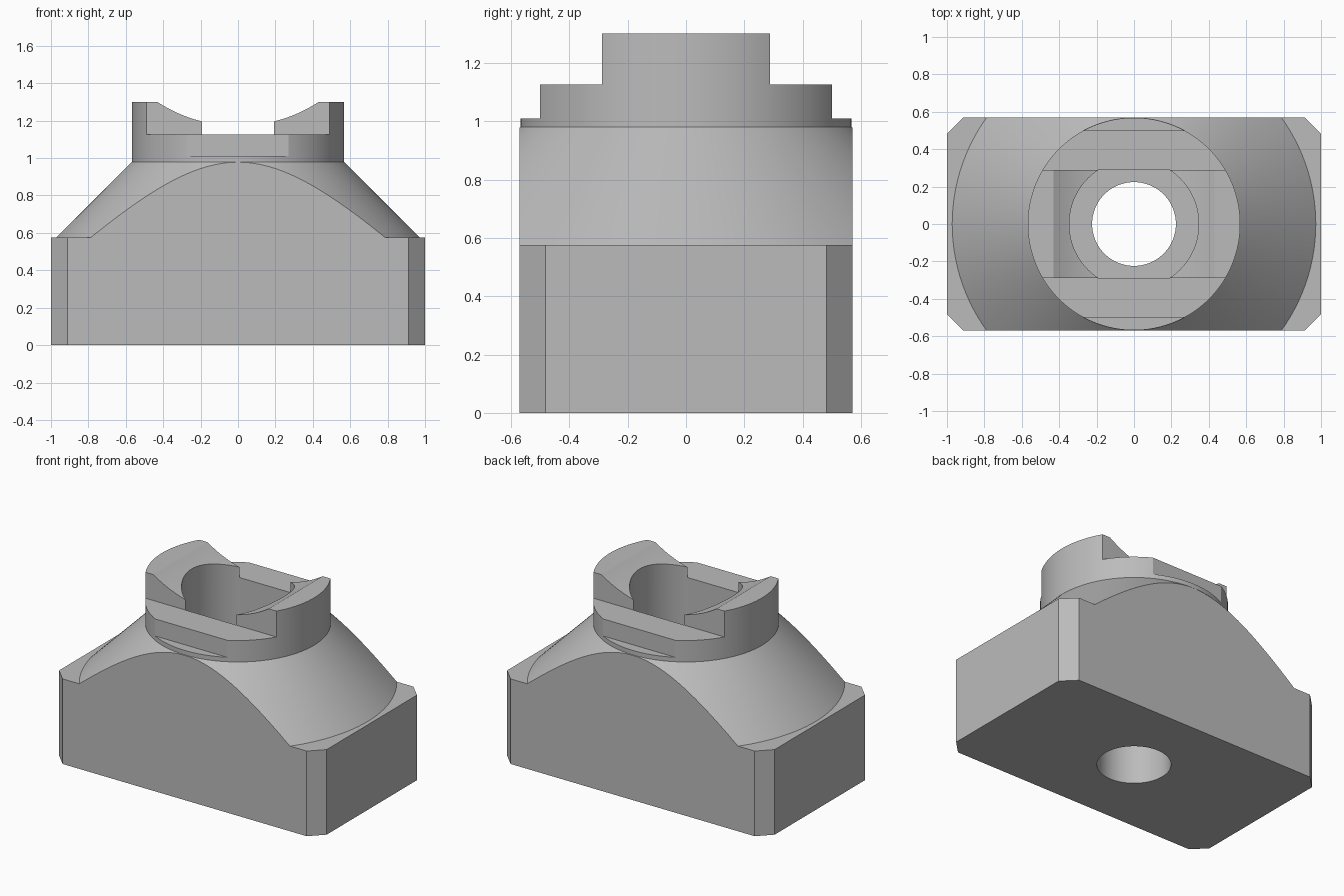
import bpy
import bmesh
import math

if "Cube" in bpy.data.objects:
    bpy.data.objects.remove(bpy.data.objects["Cube"])

HALF_DEPTH, COLLAR_R, LEDGE_Y = 0.57, 0.568, 0.288
SHOULDER_Z, NECK_Z, TOP_Z = 0.575, 0.98, 1.3

grey = bpy.data.materials.new("machined grey")
grey.use_nodes = True
colour = (0.5, 0.5, 0.5, 1)
grey.diffuse_color = colour
grey.node_tree.nodes["Principled BSDF"].inputs["Base Color"].default_value = colour


def finish(bm, name):
    bmesh.ops.recalc_face_normals(bm, faces=bm.faces)
    mesh = bpy.data.meshes.new(name)
    bm.to_mesh(mesh)
    bm.free()
    mesh.materials.append(grey)
    obj = bpy.data.objects.new(name, mesh)
    bpy.context.collection.objects.link(obj)
    return obj


def prism(name, outline, z0, z1):
    bm = bmesh.new()
    face = bm.faces.new([bm.verts.new((x, y, z0)) for x, y in outline])
    new = bmesh.ops.extrude_face_region(bm, geom=[face])["geom"]
    bmesh.ops.translate(bm, vec=(0, 0, z1 - z0),
                        verts=[v for v in new if isinstance(v, bmesh.types.BMVert)])
    return finish(bm, name)


def box(name, x, y0, y1, z0, z1):
    return prism(name, [(-x, y0), (x, y0), (x, y1), (-x, y1)], z0, z1)


def lathe(name, profile, steps=128):
    bm = bmesh.new()
    rings = []
    for r, z in profile:
        angles = [math.tau * i / steps for i in range(steps)]
        rings.append([bm.verts.new((r * math.cos(a), r * math.sin(a), z)) for a in angles])
    for low, high in zip(rings, rings[1:]):
        for i in range(steps):
            j = (i + 1) % steps
            bm.faces.new((low[i], low[j], high[j], high[i]))
    bm.faces.new(rings[0])
    bm.faces.new(rings[-1])
    return finish(bm, name)


def combine(target, tool, operation):
    mod = target.modifiers.new("cut", "BOOLEAN")
    mod.operation, mod.solver, mod.object = operation, "EXACT", tool
    bpy.context.view_layer.objects.active = target
    bpy.ops.object.modifier_apply(modifier=mod.name)
    bpy.data.objects.remove(tool)


# Chamfered block trimmed by a turned shoulder, cone and collar
c = 0.088
outline = [(1 - c, -HALF_DEPTH), (1, c - HALF_DEPTH), (1, HALF_DEPTH - c), (1 - c, HALF_DEPTH)]
outline += [(-x, -y) for x, y in outline]
body = prism("clamp_block", outline, 0, TOP_Z)
combine(body, lathe("turned_envelope", [
    (1.4, -0.2), (1.4, SHOULDER_Z), (0.972, SHOULDER_Z),
    (COLLAR_R, NECK_Z), (COLLAR_R, TOP_Z + 0.2)]), "INTERSECT")

# Stepped ledges at the front and back of the collar
for side in (-1, 1):
    for inner, z in ((LEDGE_Y, 1.125), (0.5, 1.01)):
        y0, y1 = sorted((side * inner, side * 0.8))
        combine(body, box("ledge_cutter", 0.8, y0, y1, z, 1.6), "DIFFERENCE")

# Shallow curved saddle across the two ears
saddle = lathe("saddle_cutter", [(0.79, -0.8), (0.79, 0.8)], 192)
saddle.data.transform(saddle.matrix_world.Rotation(math.pi / 2, 4, "X"))
saddle.location.z = 1.962
bpy.context.view_layer.update()
combine(body, saddle, "DIFFERENCE")

# Flat-sided round pocket and through bore
pocket = lathe("pocket_cutter", [(0.346, SHOULDER_Z), (0.346, 1.6)])
combine(pocket, box("pocket_flats", 0.6, -LEDGE_Y, LEDGE_Y, 0.3, 1.8), "INTERSECT")
combine(body, pocket, "DIFFERENCE")
combine(body, lathe("bore_cutter", [(0.224, -0.2), (0.224, 1.7)]), "DIFFERENCE")

# Smooth turned surfaces, crisp machined edges
bpy.ops.object.select_all(action="DESELECT")
body.select_set(True)
bpy.context.view_layer.objects.active = body
bpy.ops.object.shade_smooth_by_angle(angle=math.radians(20))
